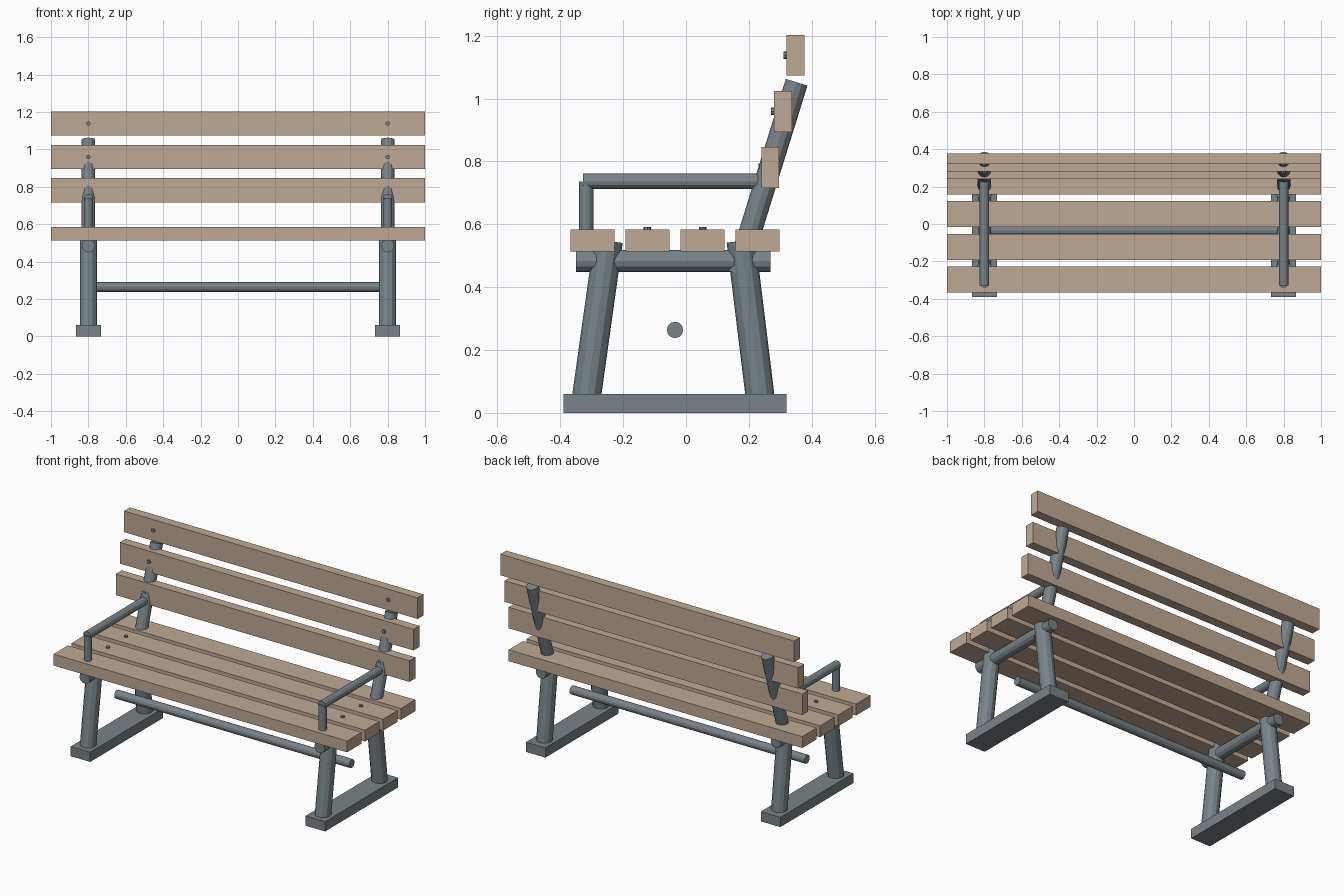
import bpy
from mathutils import Vector

if "Cube" in bpy.data.objects:
    bpy.data.objects.remove(bpy.data.objects["Cube"])


def material(name, color):
    m = bpy.data.materials.new(name)
    m.diffuse_color = (*color, 1)
    m.use_nodes = True
    m.node_tree.nodes["Principled BSDF"].inputs["Base Color"].default_value = m.diffuse_color
    return m


WOOD = material("wood", (0.52, 0.40, 0.30))
STEEL = material("steel", (0.19, 0.23, 0.25))


def box(name, center, size, mat):
    bpy.ops.mesh.primitive_cube_add(size=1, location=center)
    o = bpy.context.object
    o.name = name
    o.scale = size
    bpy.ops.object.transform_apply(location=False, rotation=False, scale=True)
    o.data.materials.append(mat)
    return o


def rod(name, a, b, radius, sides=12):
    a, b = Vector(a), Vector(b)
    d = b - a
    bpy.ops.mesh.primitive_cylinder_add(vertices=sides, radius=radius, depth=d.length,
                                        location=(a + b) / 2)
    o = bpy.context.object
    o.name = name
    o.rotation_euler = d.to_track_quat('Z', 'Y').to_euler()
    o.data.materials.append(STEEL)
    return o


# Seat slats
SEAT_Y = [-0.297, -0.123, 0.053, 0.227]
for i, y in enumerate(SEAT_Y):
    box(f"seat_slat_{i + 1}", (0, y, 0.549), (2, 0.14, 0.07), WOOD)

# Back slats, stepped along the leaning posts
BACK = [(0.268 + 0.04 * i, 0.781 + 0.1785 * i) for i in range(3)]
for i, (y, z) in enumerate(BACK):
    box(f"back_slat_{i + 1}", (0, y, z), (2, 0.057, 0.13), WOOD)

# Side frames
for side, x in (("left", -0.8), ("right", 0.8)):
    box(f"{side}_foot", (x, -0.035, 0.03), (0.133, 0.71, 0.06), STEEL)
    rod(f"{side}_front_leg", (x, -0.318, 0.04), (x, -0.247, 0.547), 0.046)
    rod(f"{side}_rear_leg", (x, 0.237, 0.04), (x, 0.175, 0.547), 0.046)
    rod(f"{side}_seat_rail", (x, -0.35, 0.484), (x, 0.269, 0.484), 0.035)
    rod(f"{side}_back_post", (x, 0.163, 0.443), (x, 0.352, 1.052), 0.036)
    rod(f"{side}_arm_post", (x, -0.318, 0.54), (x, -0.318, 0.737), 0.023)
    rod(f"{side}_armrest", (x, -0.328, 0.737), (x, 0.255, 0.737), 0.025)
    # Bolt heads
    for y in SEAT_Y[1:3]:
        rod(f"{side}_seat_bolt", (x, y, 0.57), (x, y, 0.592), 0.012, 8)
    for y, z in BACK:
        rod(f"{side}_back_bolt", (x, y - 0.037, z), (x, y - 0.01, z), 0.012, 8)

# Cross bar joining the frames
rod("cross_bar", (-0.8, -0.035, 0.264), (0.8, -0.035, 0.264), 0.026)
